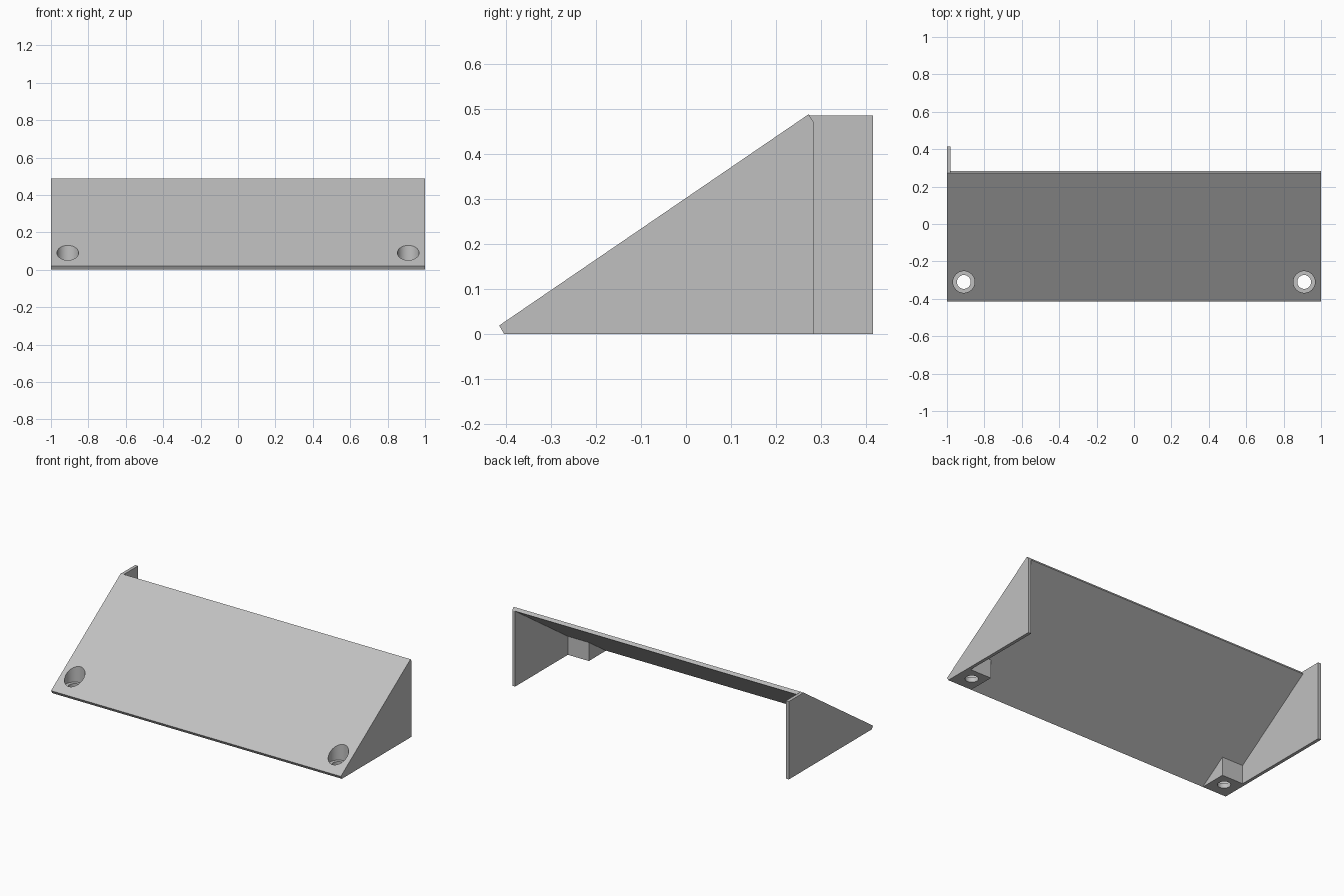
import bpy, bmesh
from mathutils import Matrix, Vector

cube = bpy.data.objects.get("Cube")
if cube:
    bpy.data.objects.remove(cube, do_unlink=True)

grey = bpy.data.materials.new("light_grey")
grey.use_nodes = True
colour = (0.53, 0.53, 0.53, 1)
grey.diffuse_color = colour
grey.node_tree.nodes["Principled BSDF"].inputs["Base Color"].default_value = colour


def add_object(name, bm):
    bmesh.ops.recalc_face_normals(bm, faces=bm.faces)
    mesh = bpy.data.meshes.new(name)
    bm.to_mesh(mesh)
    bm.free()
    mesh.materials.append(grey)
    obj = bpy.data.objects.new(name, mesh)
    bpy.context.collection.objects.link(obj)
    return obj


def extrude_x(name, profile, x0, x1):
    """Solid from a (y, z) side profile, spanning x0 to x1."""
    bm = bmesh.new()
    face = bm.faces.new([bm.verts.new((x0, y, z)) for y, z in profile])
    new = bmesh.ops.extrude_face_region(bm, geom=[face])["geom"]
    verts = [v for v in new if isinstance(v, bmesh.types.BMVert)]
    bmesh.ops.translate(bm, verts=verts, vec=Vector((x1 - x0, 0, 0)))
    return add_object(name, bm)


def cylinder(name, x, y, z0, z1, radius):
    bm = bmesh.new()
    bmesh.ops.create_cone(bm, cap_ends=True, segments=48, radius1=radius, radius2=radius,
                          depth=z1 - z0, matrix=Matrix.Translation((x, y, (z0 + z1) / 2)))
    return add_object(name, bm)


def combine(target, tool, operation):
    """Apply a boolean and discard the tool."""
    mod = target.modifiers.new(operation, 'BOOLEAN')
    mod.operation, mod.object, mod.solver = operation, tool, 'EXACT'
    bpy.context.view_layer.objects.active = target
    bpy.ops.object.modifier_apply(modifier=mod.name)
    bpy.data.objects.remove(tool, do_unlink=True)


# Key points of the side profile
toe_low, toe_high = (-0.404, 0.0), (-0.415, 0.019)
top_high, top_low = (0.272, 0.488), (0.284, 0.47)
slope = (top_low[1] - toe_low[1]) / (top_low[0] - toe_low[0])
panel, hole_x, hole_y, half = 0.02, 0.91, -0.31, 0.075

# Sloping plate
body = extrude_x("sloping_wedge_stand", [toe_low, toe_high, top_high, top_low], -0.99, 0.99)

# Left end panel, and the right one with its extension to the back
left = [toe_low, toe_high, top_high, top_low, (top_low[0], 0)]
right = [toe_low, toe_high, top_high, (0.275, 0.486), (0.415, 0.486), (0.415, 0)]
combine(body, extrude_x("left_panel", left, 1 - panel, 1), 'UNION')
combine(body, extrude_x("right_panel", right, -1, panel - 1), 'UNION')

# Screw blocks under the front corners, reaching into the plate
back = hole_y + half
block = [toe_low, (-0.409, 0.009), (back, slope * (back - toe_low[0]) + 0.01), (back, 0)]
for side in (-1, 1):
    x0, x1 = sorted((side * (hole_x - half), side * (1 - panel / 2)))
    combine(body, extrude_x("screw_block", block, x0, x1), 'UNION')

# Counterbored screw holes
for side in (-1, 1):
    combine(body, cylinder("counterbore", side * hole_x, hole_y, 0.03, 0.4, 0.058), 'DIFFERENCE')
    combine(body, cylinder("screw_hole", side * hole_x, hole_y, -0.1, 0.2, 0.037), 'DIFFERENCE')

# Smooth bores with sharp edges elsewhere
bpy.ops.object.select_all(action='DESELECT')
body.select_set(True)
bpy.context.view_layer.objects.active = body
bpy.ops.object.shade_smooth_by_angle(angle=0.5)
